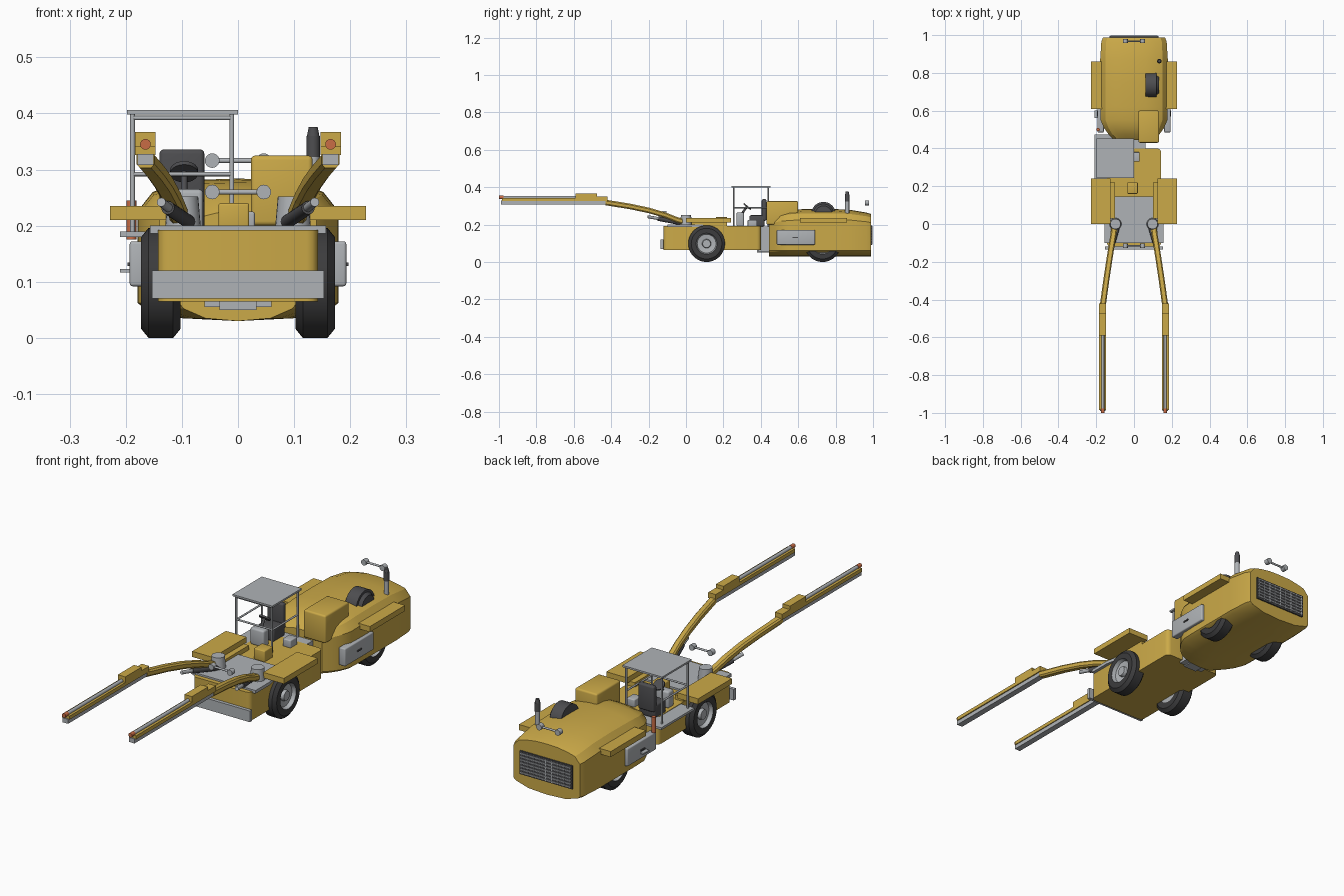
import bpy, bmesh, math
from mathutils import Vector

if "Cube" in bpy.data.objects:
    bpy.data.objects.remove(bpy.data.objects["Cube"])


def material(name, r, g, b):
    m = bpy.data.materials.new(name)
    m.diffuse_color = (r, g, b, 1)
    m.use_nodes = True
    m.node_tree.nodes["Principled BSDF"].inputs["Base Color"].default_value = m.diffuse_color
    return m


YELLOW = material("yellow paint", 0.60, 0.40, 0.065)
GREY = material("light grey steel", 0.43, 0.45, 0.47)
DARK = material("dark grey", 0.075, 0.075, 0.08)
TYRE = material("tyre rubber", 0.045, 0.045, 0.047)
ORANGE = material("orange red", 0.58, 0.15, 0.06)


def finish(name, bm, mat, smooth=None):
    bmesh.ops.recalc_face_normals(bm, faces=bm.faces)
    me = bpy.data.meshes.new(name)
    bm.to_mesh(me)
    bm.free()
    ob = bpy.data.objects.new(name, me)
    bpy.context.collection.objects.link(ob)
    me.materials.append(mat)
    if smooth:
        bpy.ops.object.select_all(action='DESELECT')
        ob.select_set(True)
        bpy.context.view_layer.objects.active = ob
        bpy.ops.object.shade_smooth_by_angle(angle=math.radians(smooth))
    return ob


def box(name, x, y, z, mat, bevel=0, vertical_only=False):
    """Box from (min, max) pairs, with optional rounded edges."""
    bm = bmesh.new()
    bmesh.ops.create_cube(bm, size=1)
    for v in bm.verts:
        v.co = [(a + b) / 2 + c * (b - a) for (a, b), c in zip((x, y, z), v.co)]
    if bevel:
        edges = [e for e in bm.edges if not vertical_only
                 or abs(e.verts[0].co.z - e.verts[1].co.z) > 1e-4]
        bmesh.ops.bevel(bm, geom=edges, offset=bevel, segments=3, profile=0.5, affect='EDGES')
    return finish(name, bm, mat, 35 if bevel else None)


def rod(name, a, b, r, mat, r2=None, seg=20):
    """Cylinder or cone between two points."""
    a, b = Vector(a), Vector(b)
    bm = bmesh.new()
    bmesh.ops.create_cone(bm, cap_ends=True, segments=seg, radius1=r,
                          radius2=r if r2 is None else r2, depth=(b - a).length)
    q = (b - a).to_track_quat('Z', 'Y')
    for v in bm.verts:
        v.co = q @ v.co + (a + b) / 2
    return finish(name, bm, mat, 40)


def loft(name, rings, mat, smooth=None):
    """Skin closed rings of points and cap both ends."""
    bm = bmesh.new()
    rows = [[bm.verts.new(p) for p in ring] for ring in rings]
    n = len(rows[0])
    for a, b in zip(rows, rows[1:]):
        for i in range(n):
            bm.faces.new((a[i], a[(i + 1) % n], b[(i + 1) % n], b[i]))
    bm.faces.new(rows[0])
    bm.faces.new(rows[-1])
    return finish(name, bm, mat, smooth)


def wheel(name, side, y):
    """Lathed tyre with a dished hub on the outer side."""
    profile = [(-.035, 0), (-.035, .055), (-.035, .082), (-.022, .098), (.022, .098),
               (.035, .082), (.035, .056), (.018, .05), (.014, .024), (.028, .021), (.028, 0)]
    bm = bmesh.new()
    vs = [bm.verts.new((side * (0.1375 + x), y, 0.098 + r)) for x, r in profile]
    es = [bm.edges.new(p) for p in zip(vs, vs[1:])]
    bmesh.ops.spin(bm, geom=vs + es, cent=(0, y, .098), axis=(1, 0, 0),
                   angle=math.tau, steps=40)
    bmesh.ops.remove_doubles(bm, verts=bm.verts, dist=1e-5)
    for f in bm.faces:
        c = f.calc_center_median()
        if math.hypot(c.y - y, c.z - .098) < .054:
            f.material_index = 1
    finish(name, bm, TYRE, 35).data.materials.append(GREY)


# Front chassis and deck
box("front_chassis", (-.143, .143), (-.12, .40), (.065, .192), YELLOW, .02, True)
box("front_plate", (-.153, .153), (-.135, -.12), (.07, .12), GREY)
loft("front_deck", [[(-.157, -.10, z), (.157, -.10, z), (.157, .0, z), (.13, .145, z),
                     (-.13, .145, z), (-.157, .0, z)] for z in (.186, .2)], GREY)
box("hinge_block", (-.06, .06), (.385, .46), (.055, .19), GREY)
box("hinge_pin_plate", (-.033, .033), (.38, .50), (.05, .066), GREY)
box("valve_box", (-.01, .03), (.33, .38), (.19, .225), GREY, .004)
box("deck_box", (-.035, .02), (.16, .22), (.19, .24), YELLOW, .004)

# Rear body: lofted cross sections (y, half width, shoulder z, top z)
rings = []
for y, w, sh, top in [(.445, .105, .205, .225), (.475, .135, .212, .25), (.51, .16, .218, .267),
                      (.55, .177, .222, .277), (.62, .179, .225, .282), (.75, .179, .226, .284),
                      (.87, .179, .225, .28), (.965, .173, .215, .264), (.988, .164, .21, .257)]:
    half = [(0, top), (.35 * w, top - .002), (.65 * w, top - .01), (.85 * w, (top + sh) / 2 + .005),
            (w, sh), (w, .062), (.92 * w, .052), (.55 * w, .035), (0, .03)]
    ring = half + [(-x, z) for x, z in half[-2:0:-1]]
    rings.append([(x, y, z) for x, z in ring])
loft("rear_body", rings, YELLOW, 24)
box("tank_box", (.023, .133), (.43, .60), (.20, .325), YELLOW, .008)

# Rear grille
box("grille_panel", (-.13, .13), (.98, .994), (.09, .195), DARK)
for i in range(7):
    z = .1 + i * .0142
    box("grille_bar", (-.125, .125), (.99, .998), (z - .002, z + .002), GREY)
for i in range(9):
    x = -.12 + i * .03
    box("grille_rib", (x - .0015, x + .0015), (.99, .997), (.093, .192), GREY)

# Air filter and exhaust on the hood
rod("air_filter", (.062, .735, .255), (.118, .735, .255), .066, DARK, seg=32)
rod("air_filter_cap", (.118, .735, .255), (.132, .735, .255), .055, DARK, .045, 32)
rod("exhaust_base", (.134, .862, .25), (.134, .862, .325), .011, GREY)
rod("exhaust_pipe", (.134, .862, .322), (.134, .862, .36), .012, DARK)
rod("exhaust_tip", (.134, .862, .36), (.134, .862, .376), .011, DARK, .008)

# Lamp bars, front and rear
for name, y, z in (("front", -.115, .26), ("rear", .968, .316)):
    rod(name + "_lamp_bar", (-.045, y, z), (.045, y, z), .0045, GREY)
    for s in (-1, 1):
        rod(name + "_lamp", (s * .046, y - .011, z), (s * .046, y + .011, z), .013, GREY)

# Operator station
box("cab_floor", (-.21, .0), (.24, .475), (.18, .19), GREY)
box("cab_roof", (-.198, .0), (.243, .452), (.398, .406), GREY)
for x in (-.188, -.011):
    for y in (.256, .44):
        rod("cab_post", (x, y, .19), (x, y, .4), .0045, GREY, seg=10)
    rod("cab_side_rail", (x, .256, .29), (x, .44, .29), .004, GREY, seg=10)
for z in (.292, .392):
    rod("cab_front_rail", (-.188, .256, z), (-.011, .256, z), .004, GREY, seg=10)
box("console", (-.13, -.062), (.27, .31), (.19, .265), GREY, .008)
rod("steering_column", (-.096, .30, .26), (-.096, .325, .295), .006, DARK, seg=10)
rod("steering_wheel", (-.096, .325, .293), (-.096, .33, .299), .025, DARK)
box("seat_cushion", (-.14, -.06), (.34, .42), (.19, .25), DARK, .008)
box("seat_back", (-.14, -.06), (.405, .43), (.22, .336), DARK, .008)

# Extinguisher and step on the left side
rod("extinguisher", (-.19, .50, .175), (-.19, .50, .245), .009, ORANGE)
box("side_step", (-.21, -.185), (.56, .60), (.117, .123), GREY)

for s, side in ((-1, "left"), (1, "right")):
    def span(a, b):
        return tuple(sorted((s * a, s * b)))

    # Wheels, fenders and side boxes
    wheel(side + "_front_wheel", s, .11)
    wheel(side + "_rear_wheel", s, .73)
    box(side + "_front_fender", span(.125, .228), (0, .24), (.21, .235), YELLOW)
    box(side + "_fender_support", span(.10, .14), (.03, .22), (.185, .212), YELLOW)
    box(side + "_rear_fender", span(.15, .228), (.61, .86), (.21, .235), YELLOW)
    box(side + "_side_box", span(.16, .193), (.485, .69), (.092, .172), GREY, .005)
    box(side + "_box_handle", span(.19, .197), (.57, .60), (.128, .134), DARK)

    # Boom turret and bent boom
    rod(side + "_turret", (s * .098, .0, .195), (s * .098, .0, .252), .032, GREY, .027, 24)
    path = [(.103, .0, .212), (.108, -.05, .226), (.118, -.11, .25), (.132, -.20, .276),
            (.147, -.30, .297), (.165, -.43, .318)]
    loft(side + "_boom", [[(s * (x + dx), y, z + dz) for dx, dz in
                           ((-.016, -.008), (-.010, -.015), (.010, -.015), (.016, -.008),
                            (.016, .008), (.010, .015), (-.010, .015), (-.016, .008))]
                          for x, y, z in path], YELLOW)
    rod(side + "_lift_cylinder", (s * .085, -.01, .205), (s * .125, -.15, .232), .012, DARK)
    rod(side + "_lift_piston", (s * .12, -.13, .229), (s * .137, -.205, .242), .008, GREY)

    # Drill feed: beam, cover, head, rod and tip
    box(side + "_feed_beam", span(.151, .179), (-.99, -.42), (.308, .328), GREY)
    box(side + "_feed_cover", span(.147, .184), (-.985, -.42), (.326, .342), YELLOW)
    box(side + "_feed_mount", span(.147, .184), (-.585, -.42), (.326, .351), YELLOW)
    box(side + "_drill_head", span(.147, .184), (-.59, -.475), (.342, .367), YELLOW)
    rod(side + "_drill_rod", (s * .165, -.98, .345), (s * .165, -.58, .345), .008, GREY, seg=12)
    rod(side + "_drill_tip", (s * .165, -1.0, .345), (s * .165, -.976, .345), .0095, ORANGE)
